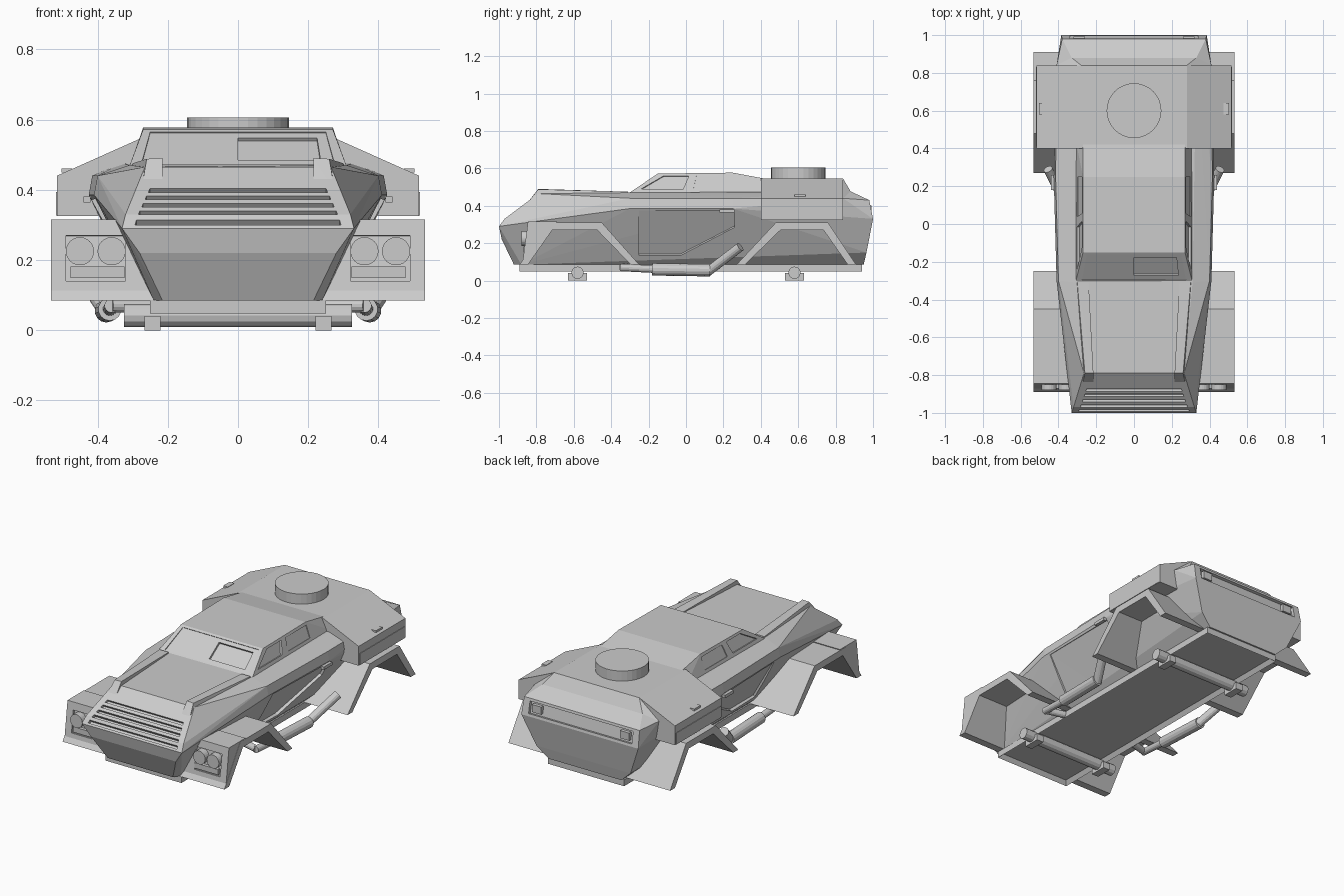
import bpy, bmesh, math
from mathutils import Vector

cube = bpy.data.objects.get("Cube")
if cube:
    bpy.data.objects.remove(cube, do_unlink=True)

grey = bpy.data.materials.new("armour_grey")
grey.use_nodes = True
grey.diffuse_color = (0.6, 0.6, 0.6, 1)
grey.node_tree.nodes["Principled BSDF"].inputs["Base Color"].default_value = (0.6, 0.6, 0.6, 1)


def finish(name, bm):
    bmesh.ops.recalc_face_normals(bm, faces=bm.faces)
    mesh = bpy.data.meshes.new(name)
    bm.to_mesh(mesh)
    bm.free()
    mesh.materials.append(grey)
    ob = bpy.data.objects.new(name, mesh)
    bpy.context.collection.objects.link(ob)
    return ob


def hull(name, points, mirror=False):
    """Faceted convex solid; mirror adds the matching points on the other side."""
    bm = bmesh.new()
    for x, y, z in points:
        bm.verts.new((x, y, z))
        if mirror:
            bm.verts.new((-x, y, z))
    out = bmesh.ops.convex_hull(bm, input=bm.verts)
    loose = [v for v in out["geom_interior"] if isinstance(v, bmesh.types.BMVert)]
    bmesh.ops.delete(bm, geom=loose, context="VERTS")
    bmesh.ops.dissolve_limit(bm, angle_limit=0.01, verts=bm.verts, edges=bm.edges)
    return finish(name, bm)


def box(name, centre, size):
    ob = hull(name, [(sx * size[0] / 2, sy * size[1] / 2, sz * size[2] / 2)
                     for sx in (-1, 1) for sy in (-1, 1) for sz in (-1, 1)])
    ob.location = centre
    return ob


def tube(name, a, b, radius, sides=16):
    a, b = Vector(a), Vector(b)
    bm = bmesh.new()
    bmesh.ops.create_cone(bm, cap_ends=True, segments=sides, radius1=radius,
                          radius2=radius, depth=(b - a).length)
    ob = finish(name, bm)
    ob.location = (a + b) / 2
    ob.rotation_euler = (b - a).to_track_quat("Z", "Y").to_euler()
    return ob


def cut(ob, corners, depth):
    """Sink a flat recess of the given outline into a part."""
    pts = [Vector(c) for c in corners]
    n = (pts[1] - pts[0]).cross(pts[-1] - pts[0]).normalized()
    if n.dot(sum(pts, Vector()) / len(pts) - Vector((0, 0, 0.3))) < 0:
        n = -n
    tool = hull("recess_cutter", [p - n * depth for p in pts] + [p + n * 0.03 for p in pts])
    tool.hide_render = True
    mod = ob.modifiers.new("recess", "BOOLEAN")
    mod.operation, mod.object, mod.solver = "DIFFERENCE", tool, "EXACT"
    bpy.context.view_layer.objects.active = ob
    bpy.ops.object.modifier_apply(modifier=mod.name)
    bpy.data.objects.remove(tool, do_unlink=True)


# Main hull: undercut sides, wedge nose, sloped shoulders
body = hull("hull", [
    (.33, -1, .29), (.28, -.985, .22), (.215, -.92, .085), (.24, -.88, .085),
    (.32, -.97, .33), (.41, -.3, .385), (.4, -.3, .44), (.425, .25, .385), (.415, .25, .44),
    (.265, -.79, .465), (.31, -.31, .47), (.33, .88, .477), (.41, .84, .44),
    (.385, 1, .33), (.38, .98, .43), (.24, .95, .085), (.31, .965, .15)], True)


def grille_y(z):
    return -1 + (z - .29) * 1.2


# Grille slots across the nose slope
for i in range(5):
    z, w = .298 + i * .0225, .293 - i * .0095
    cut(body, [(s * (w if h == 0 else w - .004), grille_y(z + h), z + h)
               for s, h in ((-1, 0), (1, 0), (1, .011), (-1, .011))], .012)
# Rear lamp slot
cut(body, [(-.34, .983, .415), (.34, .983, .415), (.34, .997, .345), (-.34, .997, .345)], .018)
# Doors
for s in (-1, 1):
    cut(body, [(s * (.24 + (z - .085) * .567 + .005 * (y > 0)), y, z) for y, z in
               ((-.25, .375), (-.25, .14), (-.03, .14), (.26, .29), (.26, .375))], .004)
    box("rear_lamp", (s * .29, .982, .38), (.06, .02, .045))
    box("door_handle", (s * .43, .22, .372), (.02, .08, .018))

# Raised ridges either side of the bonnet
for s in (-1, 1):
    hull("bonnet_ridge", [(s * x, y, z) for x, y, z in (
        (.215, -.79, .49), (.26, -.79, .488), (.215, -.86, .4), (.275, -.86, .4),
        (.24, -.31, .475), (.3, -.31, .475), (.24, -.31, .44), (.31, -.31, .44))])

# Cabin with recessed glazing
cabin = hull("cabin", [(.27, -.15, .572), (.27, .25, .577), (.27, .42, .545),
                       (.31, -.31, .465), (.31, .45, .46)], True)


def screen(x, t):
    return (x, -.31 + .16 * t, .465 + .11 * t)


cut(cabin, [screen(-.275, .08), screen(.275, .08), screen(.25, .92), screen(-.25, .92)], .006)
cut(cabin, [screen(0, .22), screen(.235, .22), screen(.225, .8), screen(0, .8)], .018)
for s in (-1, 1):
    for depth, pane in ((.012, ((-.24, .49), (-.015, .49), (.015, .56), (-.12, .56))),
                        (.005, ((.04, .49), (.25, .49), (.25, .56), (.055, .56)))):
        cut(cabin, [(s * (.31 - (z - .465) * .364), y, z) for y, z in pane], depth)

# Wide rear compartment and sloping tail deck
hull("rear_compartment", [(x, y, z) for y in (.4, .84)
                          for x, z in ((.515, .325), (.515, .44), (.28, .545))], True)
hull("tail_deck", [(.28, .84, .545), (.41, .84, .44), (.33, .88, .477), (.38, .84, .4)], True)
tube("roof_hatch", (0, .6, .53), (0, .6, .605), .145, 32)
for s in (-1, 1):
    box("locker_lid", (s * .514, .62, .36), (.008, .42, .068))
    box("locker_hinge", (s * .488, .61, .455), (.03, .06, .012))

# Angular wheel arches, outer line then inner line in side profile
arches = {
    "front": [(-.89, .085), (-.74, .31), (-.45, .31), (-.25, .085)],
    "rear": [(.27, .085), (.48, .31), (.76, .31), (.91, .085)]}
for name, path in arches.items():
    (a, b, c, d) = path
    inner = [(a[0] + .045, .085), (b[0] + .025, .27), (c[0] - .025, .27), (d[0] - .045, .085)]
    for s in (-1, 1):
        bm = bmesh.new()
        loops = [[bm.verts.new((s * x, y, z)) for y, z in path + inner[::-1]] for x in (.24, .533)]
        bm.faces.new(loops[0])
        bm.faces.new(loops[1])
        n = len(loops[0])
        for i in range(n):
            j = (i + 1) % n
            bm.faces.new((loops[0][i], loops[0][j], loops[1][j], loops[1][i]))
        finish(name + "_wheel_arch", bm)

# Headlight housings standing on the front arches, with sunken lamp panels
for s in (-1, 1):
    housing = hull("headlight_housing", [(s * x, y, z) for x in (.25, .532) for y, z in (
        (-.69, .315), (-.845, .315), (-.872, .11), (-.84, .11), (-.7, .29))])
    cut(housing, [(s * x, -.872 + (z - .11) * .1317, z) for x, z in
                  ((.32, .14), (.49, .14), (.49, .27), (.32, .27))], .012)
    for x in (.36, .45):
        tube("headlight", (s * x, -.83, .225), (s * x, -.88, .225), .04, 24)
    box("lamp_bar", (s * .4, -.855, .165), (.155, .03, .032))

# Chassis tray with a rim round the recessed floor
chassis = box("chassis", (0, .025, .067), (.5, 1.83, .038))
bm = bmesh.new()
bm.from_mesh(chassis.data)
floor = [f for f in bm.faces if f.normal.z < -.9]
bmesh.ops.inset_region(bm, faces=floor, thickness=.025, depth=0)
bmesh.ops.translate(bm, verts=floor[0].verts, vec=(0, 0, .025))
bm.to_mesh(chassis.data)
bm.free()

# Axles with mounting blocks
for y in (-.58, .58):
    tube("axle", (-.325, y, .042), (.325, y, .042), .033, 12)
    for s in (-1, 1):
        box("axle_block", (s * .243, y, .02), (.045, .1, .04))

# Side exhausts
for s in (-1, 1):
    for name, a, b, r in (("exhaust_inlet", (.25, -.31, .07), (.36, -.34, .07), .02),
                          ("exhaust_pipe", (.36, -.35, .07), (.365, -.15, .06), .02),
                          ("silencer", (.365, -.18, .06), (.375, .13, .055), .033),
                          ("exhaust_tip", (.37, .12, .05), (.455, .29, .18), .025)):
        tube(name, (s * a[0], *a[1:]), (s * b[0], *b[1:]), r, 14)
